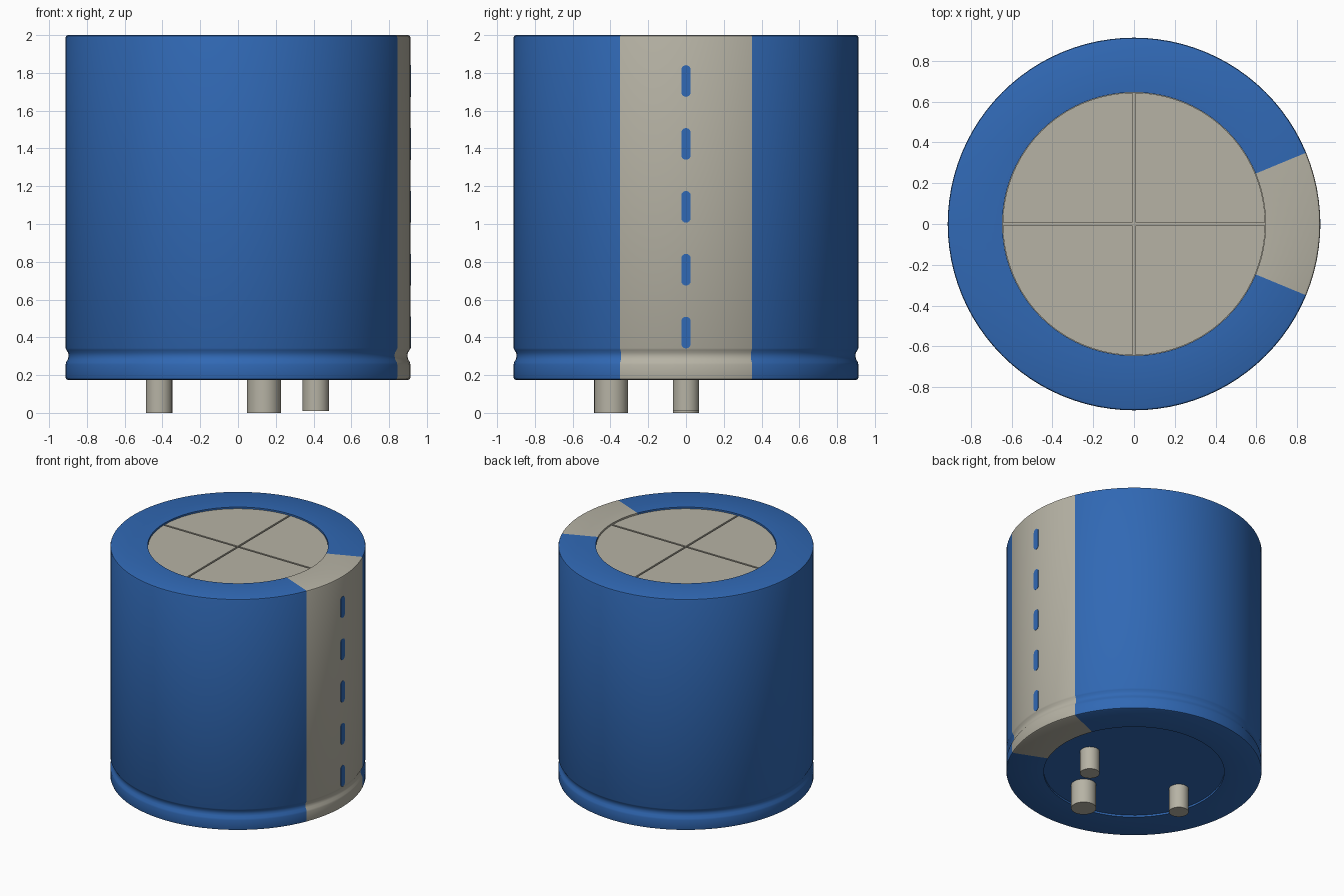
import bpy, bmesh
from math import sin, cos, pi, radians, atan2, asin, hypot
from mathutils import Matrix

cube = bpy.data.objects.get("Cube")
if cube:
    bpy.data.objects.remove(cube, do_unlink=True)

R, RIM = 0.913, 0.645          # sleeve radius, opening radius
BASE, TOP = 0.175, 2.0
STRIPE = radians(22.5)         # half width of the marking stripe
SEGMENTS = 96


def material(name, colour):
    m = bpy.data.materials.new(name)
    m.use_nodes = True
    m.diffuse_color = (*colour, 1)
    m.node_tree.nodes["Principled BSDF"].inputs["Base Color"].default_value = (*colour, 1)
    return m


BLUE = material("sleeve blue", (0.03, 0.14, 0.46))
GREY = material("warm grey", (0.47, 0.45, 0.375))


def finish(name, bm, *mats):
    bmesh.ops.recalc_face_normals(bm, faces=bm.faces)
    mesh = bpy.data.meshes.new(name)
    bm.to_mesh(mesh)
    bm.free()
    obj = bpy.data.objects.new(name, mesh)
    bpy.context.collection.objects.link(obj)
    for m in mats:
        mesh.materials.append(m)
    bpy.ops.object.select_all(action='DESELECT')
    obj.select_set(True)
    bpy.context.view_layer.objects.active = obj
    bpy.ops.object.shade_smooth_by_angle(angle=radians(35))
    return obj


def prism(bm, points, depth):
    """Extrude a closed outline of 3D points by a vector."""
    face = bm.faces.new([bm.verts.new(p) for p in points])
    new = bmesh.ops.extrude_face_region(bm, geom=[face], use_keep_orig=True)["geom"]
    bmesh.ops.translate(bm, vec=depth, verts=[v for v in new if isinstance(v, bmesh.types.BMVert)])


# Sleeve and can: lathed profile with a rolled groove near the base
profile = [
    (0, BASE + 0.015), (RIM, BASE + 0.015), (RIM, BASE),
    (R - 0.012, BASE), (R - 0.003, BASE + 0.004), (R, BASE + 0.013),
    (R, 0.255), (R - 0.003, 0.268), (R - 0.012, 0.283), (R - 0.016, 0.300),
    (R - 0.014, 0.318), (R - 0.005, 0.333), (R, 0.343),
    (R, TOP - 0.013), (R - 0.003, TOP - 0.004), (R - 0.012, TOP),
    (RIM, TOP), (RIM, TOP - 0.025), (0, TOP - 0.025),
]
bm = bmesh.new()
verts = [bm.verts.new((r, 0, z)) for r, z in profile]
edges = [bm.edges.new(pair) for pair in zip(verts, verts[1:])]
bmesh.ops.spin(bm, geom=verts + edges, cent=(0, 0, 0), axis=(0, 0, 1),
               angle=2 * pi, steps=SEGMENTS, use_duplicate=False)
bmesh.ops.remove_doubles(bm, verts=bm.verts, dist=0.0005)
for f in bm.faces:
    c = f.calc_center_median()
    on_sleeve = hypot(c.x, c.y) > RIM - 0.01
    in_stripe = on_sleeve and abs(atan2(c.y, c.x)) < STRIPE
    top_floor = not on_sleeve and c.z > 1
    f.material_index = int(in_stripe or top_floor)
finish("sleeve", bm, BLUE, GREY)

# Four lid quarters leave the crossed vent grooves between them
bm = bmesh.new()
gap, lid_r, arc = 0.007, RIM - 0.002, 24
a0 = asin(gap / lid_r)
for q in range(4):
    turn = Matrix.Rotation(q * pi / 2, 3, 'Z')
    angles = [a0 + (pi / 2 - 2 * a0) * i / arc for i in range(arc + 1)]
    outline = [(gap, gap)] + [(lid_r * cos(a), lid_r * sin(a)) for a in angles]
    z = TOP - 0.025
    prism(bm, [turn @ Matrix.Translation((x, y, z)).translation for x, y in outline], (0, 0, 0.013))
finish("vent_lid", bm, GREY)

# Minus dashes: thin rounded plates along the stripe
bm = bmesh.new()
half_w, half_l = 0.025, 0.084
for i in range(5):
    cz = 0.425 + i * 0.333
    outline = []
    for end in (1, -1):
        for k in range(9):
            a = pi * k / 8 + (0 if end > 0 else pi)
            outline.append((R - 0.004, half_w * cos(a),
                            cz + end * (half_l - half_w) + half_w * sin(a)))
    prism(bm, outline, (0.006, 0, 0))
finish("minus_dashes", bm, BLUE)

# Terminal pins
for name, x, y, r in (("left_pin", 0.412, 0, 0.07), ("right_pin", -0.418, 0, 0.07),
                      ("front_pin", 0.137, -0.396, 0.09)):
    bm = bmesh.new()
    bottom = 0.01 if name == "left_pin" else 0
    height = BASE + 0.03 - bottom
    bmesh.ops.create_cone(bm, cap_ends=True, segments=32, radius1=r, radius2=r, depth=height,
                          matrix=Matrix.Translation((x, y, bottom + height / 2)))
    finish(name, bm, GREY)
